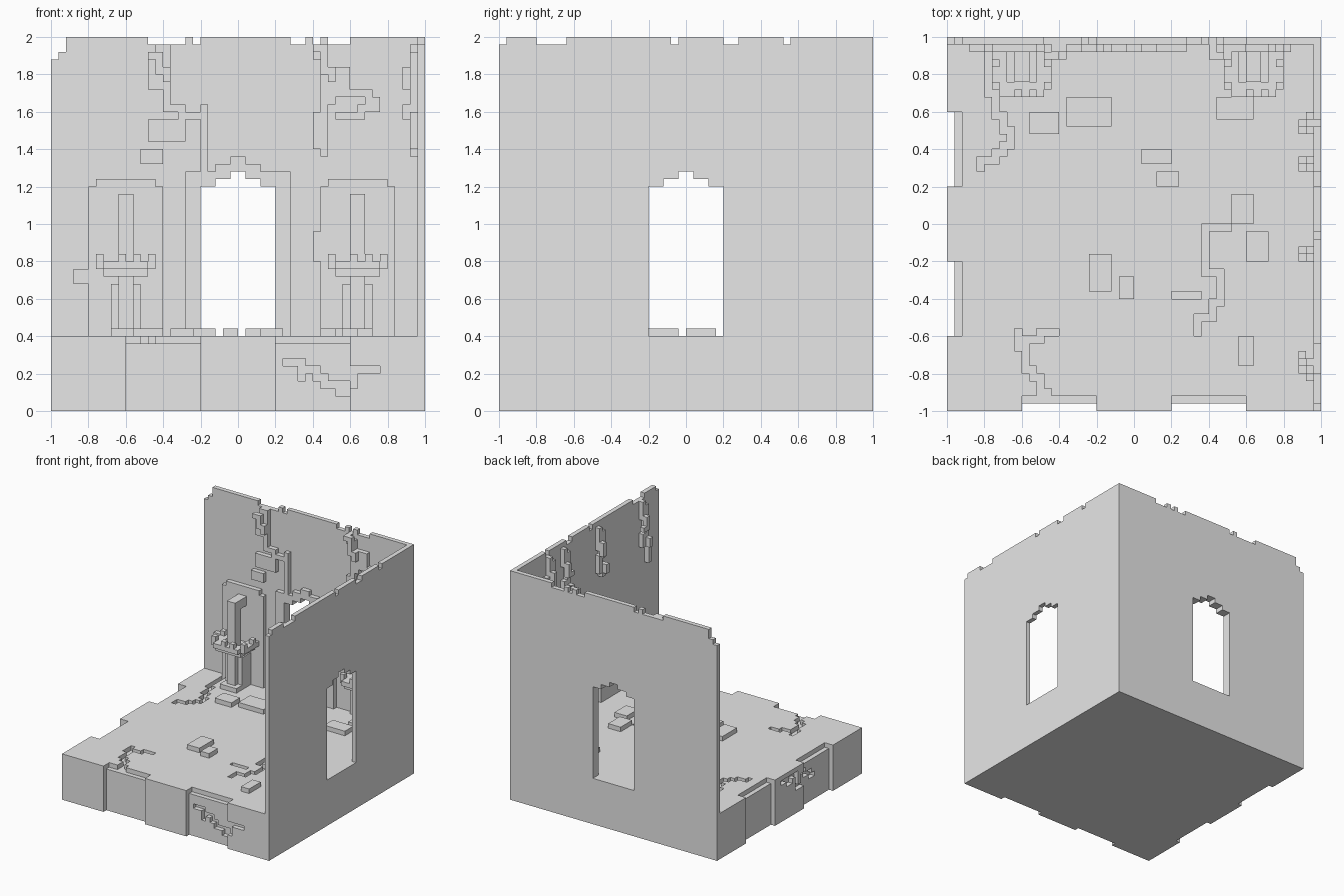
import bpy
import bmesh
from itertools import product
from mathutils import Vector

UNIT = 0.04  # edge of one building block
STEP = {"l": (-1, 0), "r": (1, 0), "u": (0, 1), "d": (0, -1)}

if "Cube" in bpy.data.objects:
    bpy.data.objects.remove(bpy.data.objects["Cube"], do_unlink=True)

stone = bpy.data.materials.new("grey_stone")
stone.use_nodes = True
GREY = (0.8, 0.8, 0.8, 1)
stone.diffuse_color = GREY
stone.node_tree.nodes["Principled BSDF"].inputs["Base Color"].default_value = GREY


def box(x0, x1, y0, y1, z0, z1):
    return set(product(range(x0, x1), range(y0, y1), range(z0, z1)))


def trail(u, v, moves):
    """Cells visited by a walk on a flat grid."""
    cells = {(u, v)}
    for m in moves:
        u, v = u + STEP[m][0], v + STEP[m][1]
        cells.add((u, v))
    return cells


def on_back(cells, y=23):
    return {(u, y, v) for u, v in cells}


def on_side(cells, x=23):
    return {(x, u, v) for u, v in cells}


def part(name, cells):
    """Skin a set of blocks with a closed shell and merge its flat areas."""
    bm = bmesh.new()
    verts = {}

    def vert(p):
        if p not in verts:
            verts[p] = bm.verts.new(Vector(p) * UNIT)
        return verts[p]

    for c in cells:
        for axis, side in product(range(3), (0, 1)):
            near = list(c)
            near[axis] += 2 * side - 1
            if tuple(near) in cells:
                continue
            ring = []
            for a, b in ((0, 0), (1, 0), (1, 1), (0, 1)):
                p = list(c)
                p[axis] += side
                p[(axis + 1) % 3] += a
                p[(axis + 2) % 3] += b
                ring.append(vert(tuple(p)))
            bm.faces.new(ring if side else ring[::-1])
    bmesh.ops.dissolve_limit(bm, angle_limit=0.01, verts=bm.verts, edges=bm.edges)
    bmesh.ops.triangulate(bm, faces=[f for f in bm.faces if len(f.verts) > 4])
    mesh = bpy.data.meshes.new(name)
    bm.to_mesh(mesh)
    bm.free()
    mesh.materials.append(stone)
    bpy.context.collection.objects.link(bpy.data.objects.new(name, mesh))


def arch(half, top):
    """Stepped arch outline as flat cells."""
    cells = set(product(range(-half, half), range(10, top)))
    return cells | {(u, top) for u in range(-3, 3)} | {(u, top + 1) for u in (-1, 0)}


# Floor slab with recessed edge panels
floor = box(-25, 25, -25, 25, 0, 10)
for a, b in ((-15, -5), (5, 15)):
    floor -= box(a, b, -25, -24, 0, 10) | box(a, b, -25, -23, 9, 10)
    floor -= box(-25, -24, a, b, 0, 10) | box(-25, -23, a, b, 9, 10)

# Cracks in the slab edges, one block deep from the local surface
for u, v in trail(6, 6, "rrddurrdrdrrdruruurrr"):
    floor.discard((u, -25 if (u, -25, v) in floor else -24, v))
for u, v in trail(2, 8, "lldlulldddlluulldlldl"):
    floor.discard((-25 if (-25, u, v) in floor else -24, u, v))

# Cracks in the floor top
floor_cracks = (
    trail(-20, 22, "dddddrdddrddrddldldlld")
    | trail(12, -1, "lllddddddrrddddlddlldd")
    | trail(5, -10, "rrr")
    | trail(-16, -15, "ddrdddrdrddrd")
    | trail(-15, -16, "rrurr")
)
floor -= {(u, v, 9) for u, v in floor_cracks}
part("floor_slab", floor)

# Walls with arched openings and worn tops
opening = arch(5, 30)
back = box(-25, 25, 24, 25, 10, 50) - on_back(opening, 24)
for a, b in ((-23, -22), (-12, -7), (-6, -5), (7, 9), (10, 11), (12, 15)):
    if a > -23:
        back -= box(a, b, 24, 25, 49, 50)
back -= box(-25, -24, 24, 25, 47, 50) | box(-24, -23, 24, 25, 48, 50)
part("back_wall", back)

side = box(24, 25, -25, 24, 10, 50) - on_side(opening, 24)
for a, b in ((-25, -24), (-20, -16), (-2, -1), (5, 7), (13, 14)):
    side -= box(24, 25, a, b, 49, 50)
part("left_wall", side)

# Raised surround of the back opening
part("arch_surround", on_back(arch(7, 32) - opening))

# Wall fountains: back plate, pedestal, basin and spout
for name, c in (("right", -15), ("left", 16)):
    part(name + "_fountain_plate",
         box(c - 5, c + 5, 23, 24, 10, 30) | box(c - 4, c + 4, 23, 24, 30, 31))
    part(name + "_fountain_pedestal",
         box(c - 2, c + 2, 18, 23, 10, 11) | box(c - 1, c + 1, 19, 23, 11, 18)
         | box(c - 2, c + 2, 20, 23, 11, 17))
    basin = box(c - 3, c + 3, 18, 23, 18, 19) | box(c - 4, c + 4, 18, 23, 19, 20)
    basin |= box(c - 3, c + 3, 17, 18, 19, 20)
    basin -= box(c - 2, c + 2, 19, 23, 19, 20)
    for x, y in ((-4, 18), (-4, 21), (-1, 17), (1, 17), (3, 18), (3, 21)):
        basin |= box(c + x, c + x + 1, y, y + 1, 20, 21)
    part(name + "_fountain_basin", basin)
    part(name + "_fountain_spout",
         box(c - 1, c + 1, 19, 21, 19, 29) | box(c - 1, c + 1, 21, 23, 27, 29))

# Loose slabs on the floor
slabs = ((-6, -3, -9, -4), (-2, 0, -10, -7), (1, 5, 8, 10), (3, 6, 5, 7),
         (-14, -10, 12, 15), (-9, -3, 13, 17), (11, 16, 14, 17),
         (13, 16, 0, 4), (15, 18, -5, -1), (14, 16, -19, -15))
for s in slabs:
    part("loose_slab", box(*s, 10, 11))

# Proud stones on the back wall
for a, b, low, high in ((-13, -10, 33, 35), (-22, -20, 17, 19), (10, 11, 20, 24)):
    part("proud_stone", box(a, b, 23, 24, low, high))

# Vines hanging on the back wall
part("right_vine",
     on_back(trail(-10, 48, "dddd" "llll" "dldd" "llldddd"[:6] + "d")
             | trail(-11, 48, "ddldrdd") | trail(-10, 44, "dddd" "rrdrrr" "udddddddd")
             | trail(-5, 37, "u"))
     | box(-12, -7, 23, 24, 36, 39)
     | on_back(trail(-12, 47, "rddrd"), 22))
part("left_vine",
     on_back(trail(10, 48, "drddddd" "rrrrrr" "drdlldlll")
             | trail(11, 43, "drdlddddddd") | trail(10, 39, "dddd"))
     | box(12, 15, 23, 24, 42, 46)
     | on_back(trail(10, 48, "rdddrd"), 22))

# Vines hanging on the left wall
for y, moves, knots in (
    (13, "ddddrddlddldddddd", "dd"),
    (8, "dddlddddrddldd", "ddl"),
    (-4, "ddddlddrddldd", "dd"),
    (-19, "dddlddddrddlldddd", "ddr"),
):
    part("wall_vine",
         on_side(trail(y, 48, moves) | trail(y - 1, 47, "ddd"))
         | on_side(trail(y, 45, knots) | trail(y - 1, 40, "d"), 22)
         | on_side(trail(y - 1, 40, "dr")))
